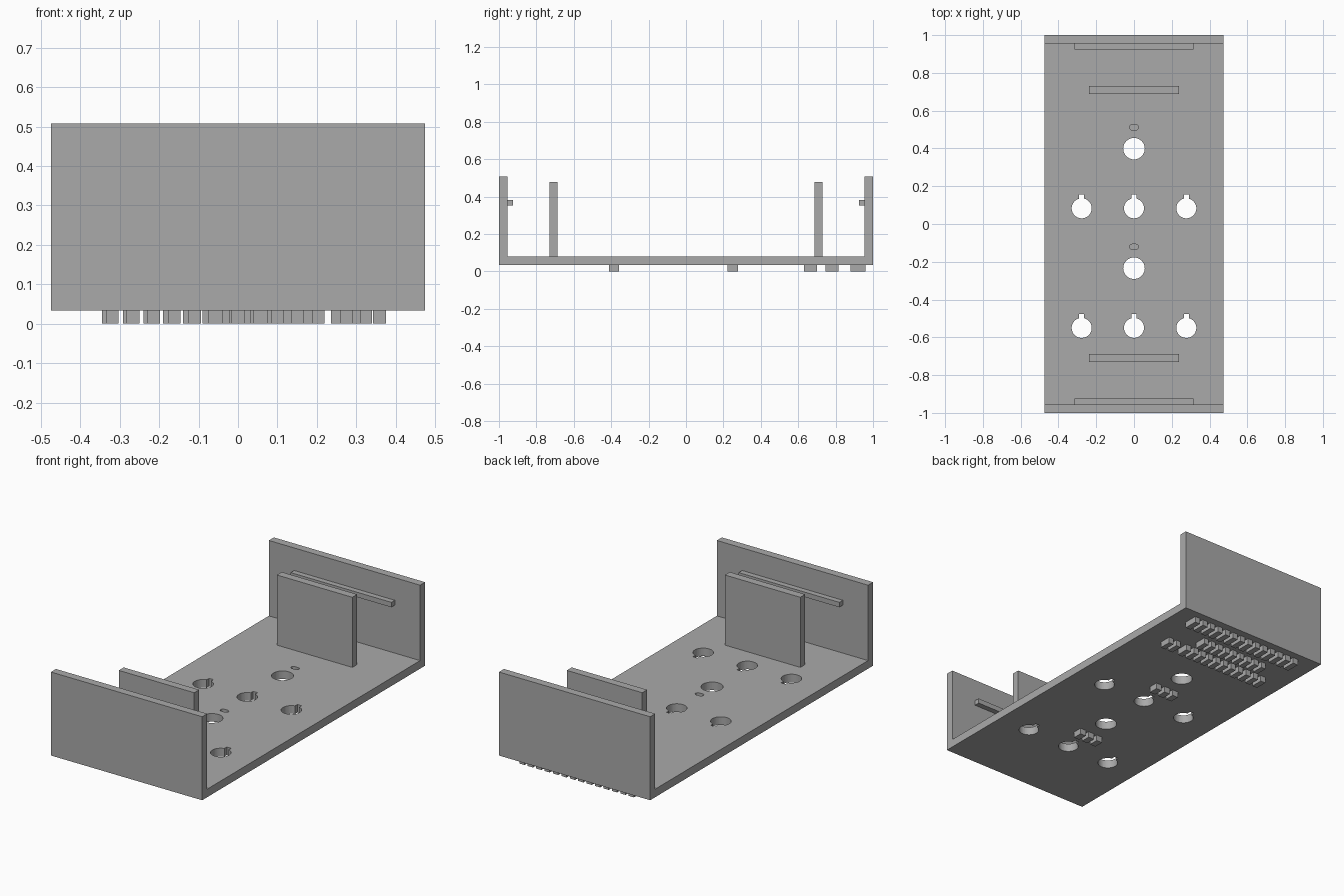
import bpy
import bmesh
from math import cos, sin, pi, asin

default = bpy.data.objects.get("Cube")
if default:
    bpy.data.objects.remove(default, do_unlink=True)

grey = bpy.data.materials.new("plain grey")
grey.use_nodes = True
grey.diffuse_color = (0.4, 0.4, 0.4, 1)
grey.node_tree.nodes["Principled BSDF"].inputs["Base Color"].default_value = (0.4, 0.4, 0.4, 1)

HALF_W, HALF_L = 0.475, 1.0
BASE, FLOOR, TOP = 0.034, 0.08, 0.508
WALL = 0.045


def add_object(name, bm):
    bmesh.ops.recalc_face_normals(bm, faces=bm.faces)
    mesh = bpy.data.meshes.new(name)
    bm.to_mesh(mesh)
    bm.free()
    mesh.materials.append(grey)
    obj = bpy.data.objects.new(name, mesh)
    bpy.context.collection.objects.link(obj)
    return obj


def add_prism(bm, points, offset):
    """Extrude a closed outline of 3D points along an offset."""
    face = bm.faces.new([bm.verts.new(p) for p in points])
    ext = bmesh.ops.extrude_face_region(bm, geom=[face], use_keep_orig=True)
    verts = [g for g in ext["geom"] if isinstance(g, bmesh.types.BMVert)]
    bmesh.ops.translate(bm, verts=verts, vec=offset)


def add_box(bm, x0, x1, y0, y1, z0, z1):
    add_prism(bm, [(x0, y0, z0), (x1, y0, z0), (x1, y1, z0), (x0, y1, z0)], (0, 0, z1 - z0))


def circle(cx, cy, r, start=0, sweep=2 * pi, steps=40, closed=True):
    n = steps if closed else steps - 1
    return [(cx + r * cos(start + sweep * i / n), cy + r * sin(start + sweep * i / n))
            for i in range(steps)]


def keyhole(cx, cy, r=0.053, half=0.0135, reach=0.073):
    """Round hole with a square notch towards the back."""
    a = asin(half / r)
    arc = circle(cx, cy, r, pi / 2 + a, 2 * pi - 2 * a, 40, False)
    return arc + [(cx + half, cy + reach), (cx - half, cy + reach)]


def slot(cx, cy, half=0.01, r=0.014):
    return (circle(cx + half, cy, r, -pi / 2, pi, 9, False)
            + circle(cx - half, cy, r, pi / 2, pi, 9, False))


# U-shaped tray: floor and two end walls
bm = bmesh.new()
inner = HALF_L - WALL
outline = [(-HALF_L, BASE), (HALF_L, BASE), (HALF_L, TOP), (inner, TOP),
           (inner, FLOOR), (-inner, FLOOR), (-inner, TOP), (-HALF_L, TOP)]
add_prism(bm, [(-HALF_W, y, z) for y, z in outline], (2 * HALF_W, 0, 0))
tray = add_object("tray", bm)

# Through holes and shallow slots, in two matching groups
bm = bmesh.new()
for row_y in (0.083, -0.55):
    through = [keyhole(x, row_y) for x in (-0.277, 0, 0.277)]
    through.append(circle(0, row_y + 0.316, 0.057))
    for shape in through:
        add_prism(bm, [(x, y, 0) for x, y in shape], (0, 0, 0.2))
    add_prism(bm, [(x, y, 0.058) for x, y in slot(0, row_y + 0.429)], (0, 0, 0.1))
cutter = add_object("hole_cutter", bm)
cutter.hide_render = True

cut = tray.modifiers.new("holes", "BOOLEAN")
cut.operation = "DIFFERENCE"
cut.solver = "EXACT"
cut.object = cutter
depsgraph = bpy.context.evaluated_depsgraph_get()
cut_mesh = bpy.data.meshes.new_from_object(tray.evaluated_get(depsgraph))
tray.modifiers.clear()
tray.data = cut_mesh
bpy.data.objects.remove(cutter, do_unlink=True)

# Upright plates and wall ledges at both ends
for name, side in (("front", -1), ("back", 1)):
    bm = bmesh.new()
    add_box(bm, -0.237, 0.237, side * 0.687, side * 0.731, FLOOR, 0.478)
    add_object(name + "_upright_plate", bm)
    bm = bmesh.new()
    add_box(bm, -0.316, 0.316, side * 0.924, side * inner, 0.352, 0.38)
    add_object(name + "_wall_ledge", bm)

# Plain raised pads under the floor: (x start, x end, y centre, depth)
pad_rows = [(-0.345, 0.375, 0.92, 0.08), (-0.24, 0.19, 0.78, 0.07),
            (-0.335, 0.22, 0.665, 0.07), (0.26, 0.34, 0.665, 0.07),
            (-0.075, 0.075, 0.25, 0.055), (-0.075, 0.075, -0.385, 0.055)]
bm = bmesh.new()
for x0, x1, y, depth in pad_rows:
    count = max(2, round((x1 - x0) / 0.05))
    pitch = (x1 - x0 + 0.02) / count
    for i in range(count):
        left = x0 + i * pitch
        add_box(bm, left, left + pitch - 0.02, y - depth / 2, y + depth / 2, 0, BASE)
add_object("underside_pads", bm)
